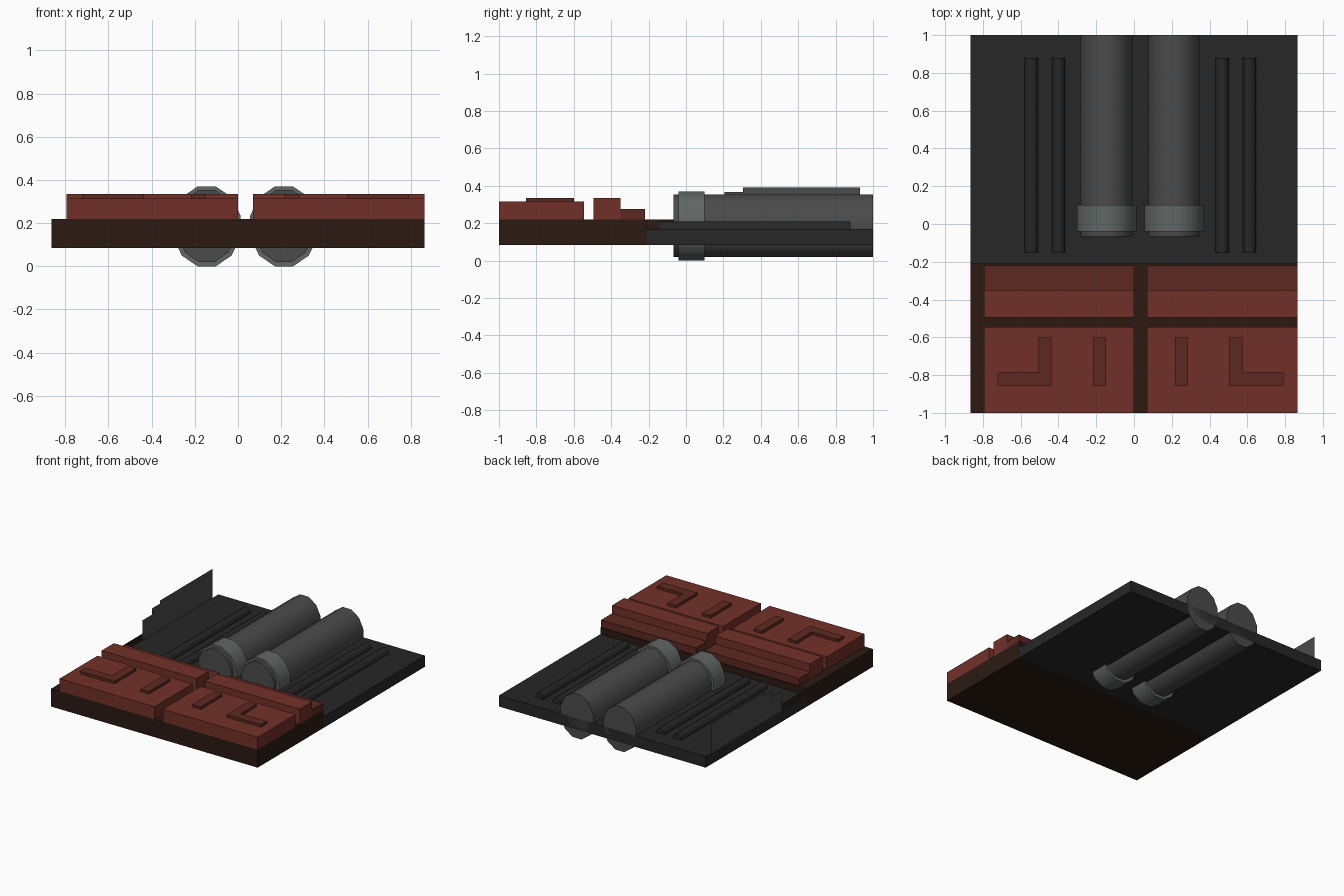
import bpy, math

if "Cube" in bpy.data.objects:
    bpy.data.objects.remove(bpy.data.objects["Cube"])

MID = 0.034  # x about which the paired details mirror


def mat(name, r, g, b):
    m = bpy.data.materials.new(name)
    m.diffuse_color = (r, g, b, 1)
    m.use_nodes = True
    m.node_tree.nodes["Principled BSDF"].inputs["Base Color"].default_value = m.diffuse_color
    return m


RED = mat("red", 0.17, 0.03, 0.022)
DARK_RED = mat("dark_red", 0.11, 0.022, 0.015)
BROWN = mat("brown", 0.025, 0.01, 0.006)
BLACK = mat("black", 0.02, 0.02, 0.02)
GREY = mat("grey", 0.07, 0.07, 0.07)
LIGHT = mat("light_grey", 0.12, 0.135, 0.13)


def mesh(name, verts, faces, m):
    me = bpy.data.meshes.new(name)
    me.from_pydata(verts, [], faces)
    me.materials.append(m)
    ob = bpy.data.objects.new(name, me)
    bpy.context.collection.objects.link(ob)
    return ob


def prism(name, outline, z0, z1, m):
    """Extrude a counter-clockwise xy outline from z0 to z1."""
    n = len(outline)
    verts = [(x, y, z) for z in (z0, z1) for x, y in outline]
    faces = [tuple(reversed(range(n))), tuple(range(n, 2 * n))]
    faces += [(i, (i + 1) % n, (i + 1) % n + n, i + n) for i in range(n)]
    return mesh(name, verts, faces, m)


def box(name, x0, x1, y0, y1, z0, z1, m):
    return prism(name, [(x0, y0), (x1, y0), (x1, y1), (x0, y1)], z0, z1, m)


def tube(name, x, z, rx, rz, y0, y1, m, n=12):
    """Flat-topped n-gon cylinder along y; rx, rz are half sizes across flats."""
    bpy.ops.mesh.primitive_cylinder_add(vertices=n, radius=1 / math.cos(math.pi / n), depth=y1 - y0)
    ob = bpy.context.object
    ob.name = name
    ob.rotation_euler = (math.pi / 2, 0, 0)
    ob.location = (x, (y0 + y1) / 2, z)
    for v in ob.data.vertices:
        a, b = v.co.x, v.co.y
        t = math.pi / n
        v.co.x = (a * math.cos(t) - b * math.sin(t)) * rx
        v.co.y = (a * math.sin(t) + b * math.cos(t)) * rz
    ob.data.materials.append(m)
    bpy.ops.object.shade_smooth_by_angle(angle=math.radians(40))
    return ob


# base slabs
box("front_base", -0.865, 0.865, -1, -0.21, 0.085, 0.22, BROWN)
box("rear_plate", -0.865, 0.865, -0.21, 1, 0.085, 0.17, BLACK)

# red blocks, left and right
for side, x0, x1 in (("left", -0.795, 0.0), ("right", 0.07, 0.865)):
    box(side + "_front_block", x0, x1, -1, -0.545, 0.22, 0.315, RED)
    box(side + "_ridge", x0, x1, -0.495, -0.35, 0.22, 0.335, RED)
    box(side + "_step", x0, x1, -0.35, -0.22, 0.22, 0.275, DARK_RED)

# raised bars and angle strips on the front blocks, tubes and rails behind
angle_strip = [(0.47, -0.855), (0.757, -0.855), (0.757, -0.785),
               (0.54, -0.785), (0.54, -0.6), (0.47, -0.6)]
for side, s in (("left", -1), ("right", 1)):
    pts = [(MID + s * x, y) for x, y in angle_strip][::s]
    prism(side + "_angle_strip", pts, 0.315, 0.335, DARK_RED)
    c = MID + s * 0.217
    box(side + "_short_bar", c - 0.035, c + 0.035, -0.855, -0.6, 0.315, 0.335, DARK_RED)
    tx = MID + s * 0.179
    tube(side + "_tube", tx, 0.187, 0.137, 0.167, -0.067, 1, GREY)
    tube(side + "_collar", tx, 0.185, 0.157, 0.185, -0.04, 0.1, LIGHT)
    for k, d in (("inner", 0.433), ("outer", 0.578)):
        tube(f"{side}_{k}_rail", MID + s * d, 0.17, 0.035, 0.04, -0.15, 0.88, BLACK)

# thin stepped fin on the left edge and the low strip before it
fin = [(0.09, 0.17), (0.93, 0.17), (0.93, 0.39), (0.305, 0.39),
       (0.305, 0.367), (0.205, 0.367), (0.205, 0.32), (0.09, 0.32)]
mesh("side_fin", [(-0.865, y, z) for y, z in fin], [tuple(range(8))], GREY)
strip = [(-0.21, 0.17), (0.09, 0.17), (0.09, 0.22), (-0.21, 0.22)]
mesh("side_strip", [(-0.865, y, z) for y, z in strip], [(0, 1, 2, 3)], BROWN)
